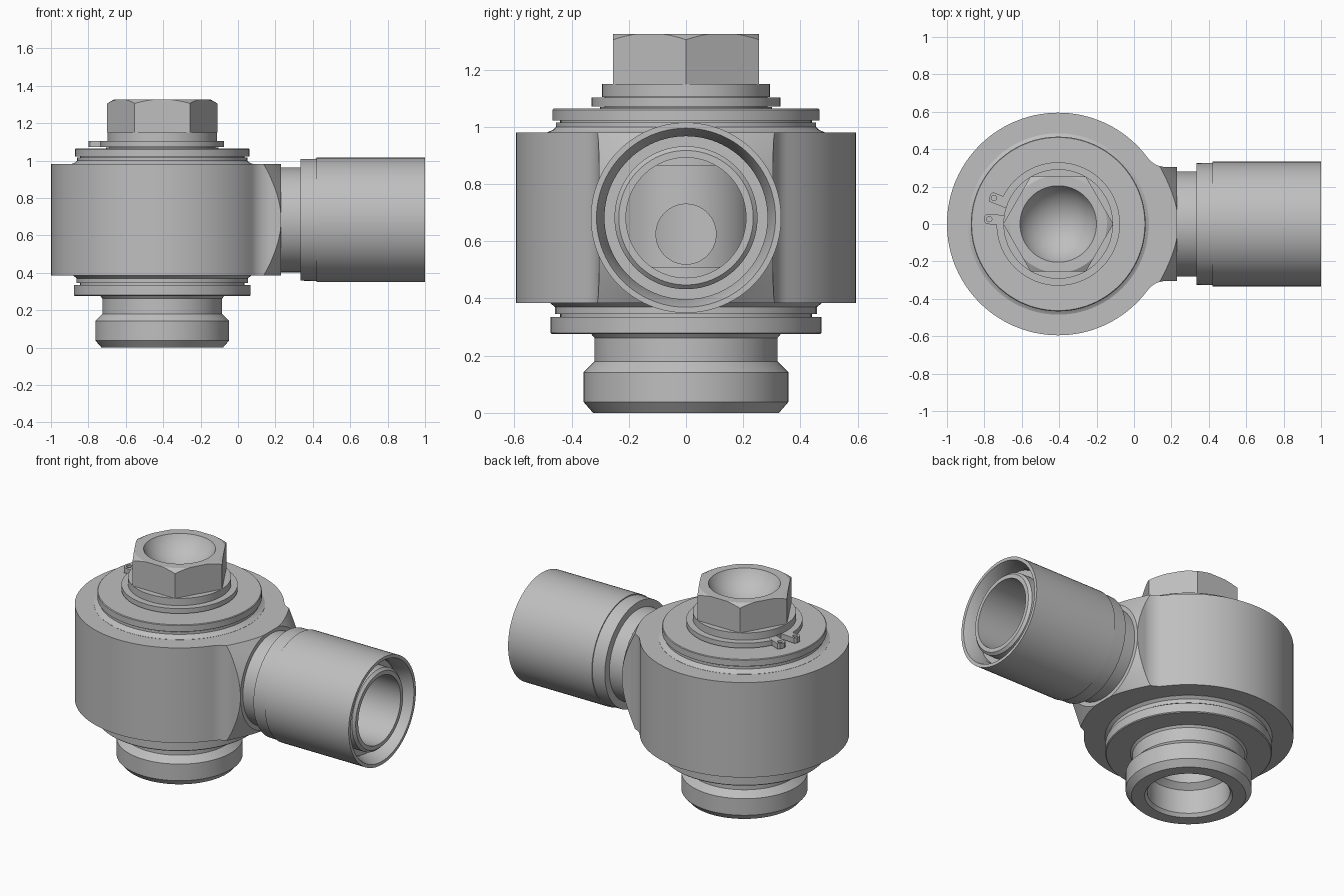
import bpy, bmesh, math
from mathutils import Matrix, Vector

if "Cube" in bpy.data.objects:
    bpy.data.objects.remove(bpy.data.objects["Cube"])

CX = -0.405          # vertical bolt axis
PZ = 0.6825          # height of the side port axis
AXIS_Z = Matrix.Translation((CX, 0, 0))
AXIS_X = Matrix.Translation((0, 0, PZ)) @ Matrix.Rotation(math.pi / 2, 4, 'Y')

steel = bpy.data.materials.new("grey steel")
steel.diffuse_color = (0.52, 0.52, 0.52, 1)
steel.use_nodes = True
steel.node_tree.nodes["Principled BSDF"].inputs["Base Color"].default_value = steel.diffuse_color


def make(name, bm, matrix=Matrix()):
    bmesh.ops.transform(bm, matrix=matrix, verts=bm.verts)
    bmesh.ops.recalc_face_normals(bm, faces=bm.faces)
    me = bpy.data.meshes.new(name)
    bm.to_mesh(me)
    bm.free()
    me.materials.append(steel)
    ob = bpy.data.objects.new(name, me)
    bpy.context.collection.objects.link(ob)
    return ob


def lathe(name, profile, matrix=AXIS_Z, n=96):
    """Revolve a closed (radius, height) outline; radius 0 becomes a pole."""
    bm = bmesh.new()
    rings = []
    for r, h in profile:
        if r == 0:
            rings.append([bm.verts.new((0, 0, h))] * n)
        else:
            rings.append([bm.verts.new((r * math.cos(2 * math.pi * i / n),
                                        r * math.sin(2 * math.pi * i / n), h)) for i in range(n)])
    for a, b in zip(rings, rings[1:] + rings[:1]):
        if a[0] is a[1] and b[0] is b[1]:
            continue
        for i in range(n):
            j = (i + 1) % n
            quad = list(dict.fromkeys((a[i], a[j], b[j], b[i])))
            bm.faces.new(quad)
    return make(name, bm, matrix)


def prism(name, outline, z0, z1, matrix=Matrix()):
    bm = bmesh.new()
    face = bm.faces.new([bm.verts.new((x, y, z0)) for x, y in outline])
    top = bmesh.ops.extrude_face_region(bm, geom=[face])["geom"]
    bmesh.ops.translate(bm, vec=(0, 0, z1 - z0),
                        verts=[v for v in top if isinstance(v, bmesh.types.BMVert)])
    return make(name, bm, matrix)


def boolean(ob, cutter, op='DIFFERENCE'):
    mod = ob.modifiers.new("cut", 'BOOLEAN')
    mod.operation, mod.solver, mod.object = op, 'EXACT', cutter
    bpy.context.view_layer.objects.active = ob
    bpy.ops.object.modifier_apply(modifier=mod.name)
    bpy.data.objects.remove(cutter)


def rod(r, a, b, matrix):
    return lathe("cutter", [(0, a), (r, a), (r, b), (0, b)], matrix)


def arc(cx, cy, r, a0, a1, n):
    return [(cx + r * math.cos(a0 + (a1 - a0) * i / n),
             cy + r * math.sin(a0 + (a1 - a0) * i / n)) for i in range(n + 1)]


# Body: round housing blended by fillets into a flat-sided boss
R, F, W = 0.595, 0.12, 0.305
dx = math.sqrt((R + F) ** 2 - (W + F) ** 2)
t = math.atan2(W + F, dx)
outline = arc(CX, 0, R, t, 2 * math.pi - t, 96)
outline += arc(CX + dx, -W - F, F, math.pi - t, math.pi / 2, 8)
outline += [(0.23, -W), (0.23, W)]
outline += arc(CX + dx, W + F, F, -math.pi / 2, -math.pi + t, 8)[:-1]
body = prism("banjo_body", outline, 0.385, 0.98)
# conical chamfer on the boss corners
boolean(body, lathe("cutter", [(0, -1.2), (2.208, -1.2), (0.279, 0.25), (0, 0.25)], AXIS_X),
        'INTERSECT')
boolean(body, rod(0.31, 0.2, 1.2, AXIS_Z))
boolean(body, rod(0.21, CX, 0.4, AXIS_X))

# Side port: neck, sleeve and inner tube separated by an end groove
port = lathe("port_sleeve", [
    (0.21, 0.2), (0.28, 0.2), (0.28, 0.335), (0.325, 0.335), (0.327, 0.42), (0.333, 0.42),
    (0.333, 1.0), (0.313, 1.0), (0.285, 0.93), (0.285, 0.9), (0.25, 0.9), (0.25, 0.965),
    (0.235, 0.98), (0.21, 0.98)], AXIS_X)

# Hollow bolt with a waist and a cross hole
bolt = lathe("hollow_bolt", [
    (0.25, 0), (0.325, 0), (0.358, 0.038), (0.358, 0.142), (0.32, 0.18), (0.32, 0.262),
    (0.335, 0.28), (0.30, 0.30), (0.30, 0.51), (0.25, 0.51), (0.25, 0.865), (0.30, 0.865),
    (0.30, 1.07), (0.285, 1.07), (0.285, 1.105), (0.293, 1.105), (0.293, 1.15),
    (0, 1.15), (0, 0.80), (0.2, 0.74), (0.2, 0.2), (0.235, 0.17), (0.235, 0.02)])
boolean(bolt, rod(0.105, CX - 0.5, CX + 0.5,
                  Matrix.Translation((0, 0, 0.625)) @ Matrix.Rotation(math.pi / 2, 4, 'Y')))

# Hexagon head with chamfered corners and a round dish
hexa = [(0.2945 * math.cos(k * math.pi / 3), 0.2945 * math.sin(k * math.pi / 3)) for k in range(6)]
head = prism("hex_head", hexa, 1.149, 1.325, AXIS_Z)
boolean(head, lathe("cutter", [(0, 1.0), (0.36, 1.0), (0.36, 1.267), (0.243, 1.335), (0, 1.335)]),
        'INTERSECT')
rim, depth = 0.205, 0.13
sr = (rim ** 2 + depth ** 2) / (2 * depth)
sz = 1.325 - depth + sr
dish = [(sr * math.sin(a), sz - sr * math.cos(a)) for a in [i * math.pi / 24 for i in range(1, 24)]]
boolean(head, lathe("cutter", [(0, sz - sr)] + dish + [(0, sz + sr)]))

# Seal rings above and below the body
lathe("upper_seal_ring", [
    (0.295, 0.97), (0.485, 0.97), (0.485, 0.981), (0.465, 0.99), (0.455, 1.0), (0.455, 1.015),
    (0.44, 1.015), (0.44, 1.022), (0.467, 1.022), (0.467, 1.06), (0.463, 1.064), (0.295, 1.064)])
lathe("lower_seal_ring", [
    (0.295, 0.275), (0.468, 0.275), (0.473, 0.28), (0.473, 0.335), (0.44, 0.335), (0.44, 0.345),
    (0.458, 0.345), (0.458, 0.37), (0.475, 0.384), (0.475, 0.39), (0.295, 0.39)])

# Open retaining clip with two eared ends
a0, a1 = math.radians(176), math.radians(158 + 360)
mid = math.radians(167)
clip = prism("retaining_clip",
             arc(0, 0, 0.33, a0, a1, 90) + arc(0, 0, 0.28, a1, a0, 90), 1.072, 1.103, AXIS_Z)
for side, ang in (("left", 176), ("right", 158)):
    a = math.radians(ang)
    ear = prism("clip_ear_" + side,
                [(0.29, -0.027), (0.385, -0.027), (0.395, -0.015), (0.395, 0.015),
                 (0.385, 0.027), (0.29, 0.027)], 1.071, 1.104,
                AXIS_Z @ Matrix.Rotation(a, 4, 'Z'))
    boolean(ear, rod(0.014, 1.0, 1.2, AXIS_Z @ Matrix.Rotation(a, 4, 'Z')
                     @ Matrix.Translation((0.37, 0, 0))))

# Smooth the round surfaces, keep crisp edges
bpy.ops.object.select_all(action='DESELECT')
for ob in bpy.context.scene.objects:
    ob.select_set(True)
    bpy.context.view_layer.objects.active = ob
bpy.ops.object.shade_smooth_by_angle(angle=math.radians(25))
